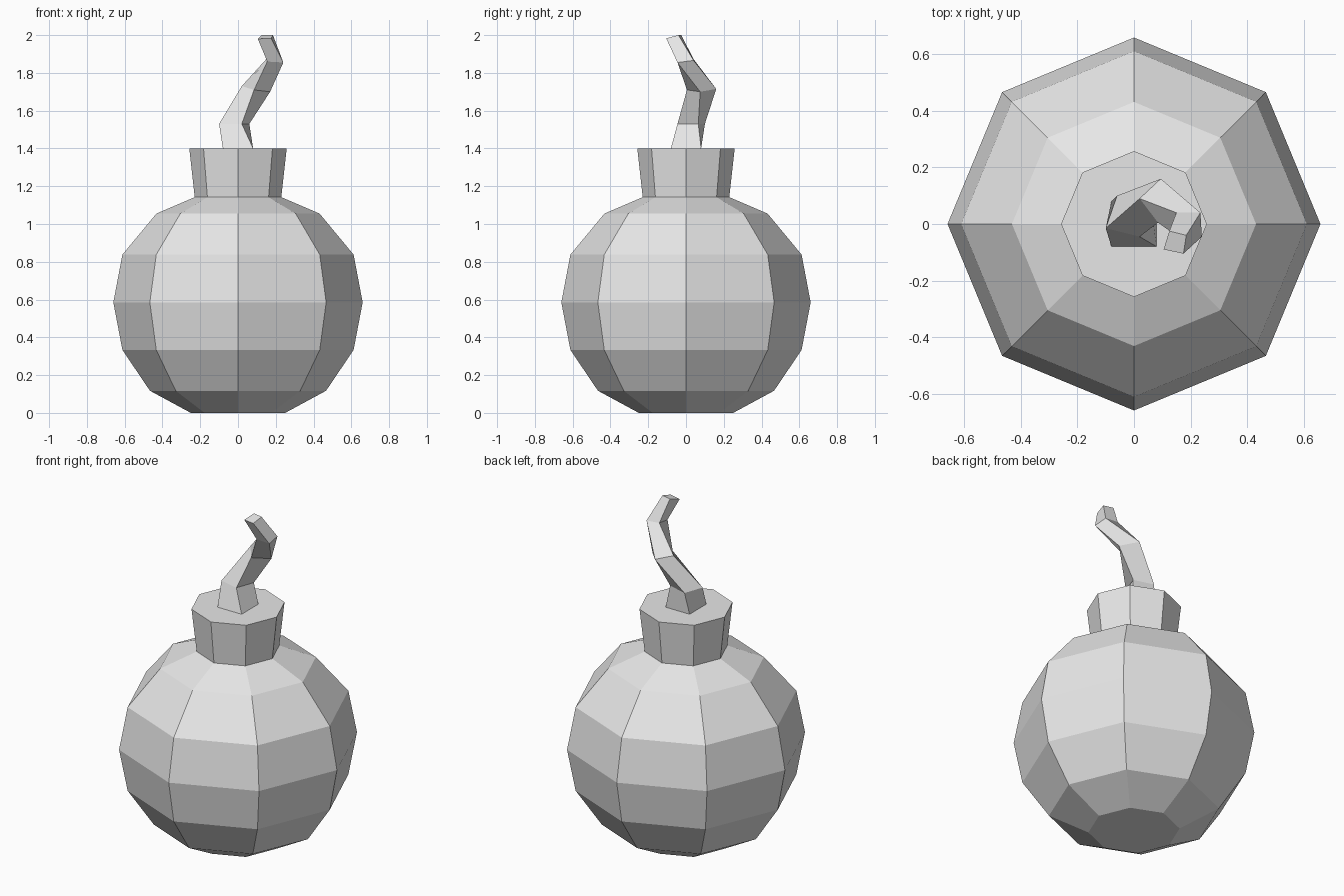
import bpy, bmesh
from math import cos, sin, pi

cube = bpy.data.objects.get("Cube")
if cube:
    bpy.data.objects.remove(cube, do_unlink=True)

grey = bpy.data.materials.new("plain_grey")
grey.use_nodes = True
grey.diffuse_color = (0.8, 0.8, 0.8, 1)
grey.node_tree.nodes["Principled BSDF"].inputs["Base Color"].default_value = (0.8, 0.8, 0.8, 1)


def loft(name, rings, cap_bottom=True, cap_top=True):
    """Skin a stack of equal-sized rings with flat quads."""
    bm = bmesh.new()
    loops = [[bm.verts.new(p) for p in ring] for ring in rings]
    for low, high in zip(loops, loops[1:]):
        n = len(low)
        for i in range(n):
            j = (i + 1) % n
            bm.faces.new((low[i], low[j], high[j], high[i]))
    if cap_bottom:
        bm.faces.new(loops[0][::-1])
    if cap_top:
        bm.faces.new(loops[-1])
    mesh = bpy.data.meshes.new(name)
    bm.to_mesh(mesh)
    bm.free()
    mesh.materials.append(grey)
    obj = bpy.data.objects.new(name, mesh)
    bpy.context.collection.objects.link(obj)
    return obj


def octagon(radius, z):
    return [(radius * cos(i * pi / 4), radius * sin(i * pi / 4), z) for i in range(8)]


# Round eight-sided body, open where the neck joins
body = [(0.25, 0), (0.466, 0.117), (0.612, 0.333), (0.66, 0.585),
        (0.612, 0.838), (0.432, 1.055), (0.229, 1.142)]
loft("body", [octagon(r, z) for r, z in body], cap_top=False)

# Flared neck with a flat top
loft("neck", [octagon(0.229, 1.142), octagon(0.258, 1.4)], cap_bottom=False)

# Square fuse that twists and bends as it rises
fuse = [
    [(-0.08, -0.08, 1.4), (0.08, -0.08, 1.4), (0.08, 0.08, 1.4), (-0.08, 0.08, 1.4)],
    [(-0.1, -0.015, 1.53), (0.02, -0.045, 1.53), (0.06, 0.065, 1.53), (-0.06, 0.1, 1.53)],
    [(0.02, 0.09, 1.73), (0.085, 0.005, 1.71), (0.17, 0.075, 1.7), (0.095, 0.16, 1.715)],
    [(0.15, 0.04, 1.873), (0.155, -0.045, 1.86), (0.24, -0.045, 1.855), (0.235, 0.04, 1.866)],
    [(0.125, -0.025, 2.0), (0.105, -0.09, 1.98), (0.175, -0.105, 1.983), (0.185, -0.04, 2.0)],
]
loft("fuse", fuse, cap_bottom=False)
